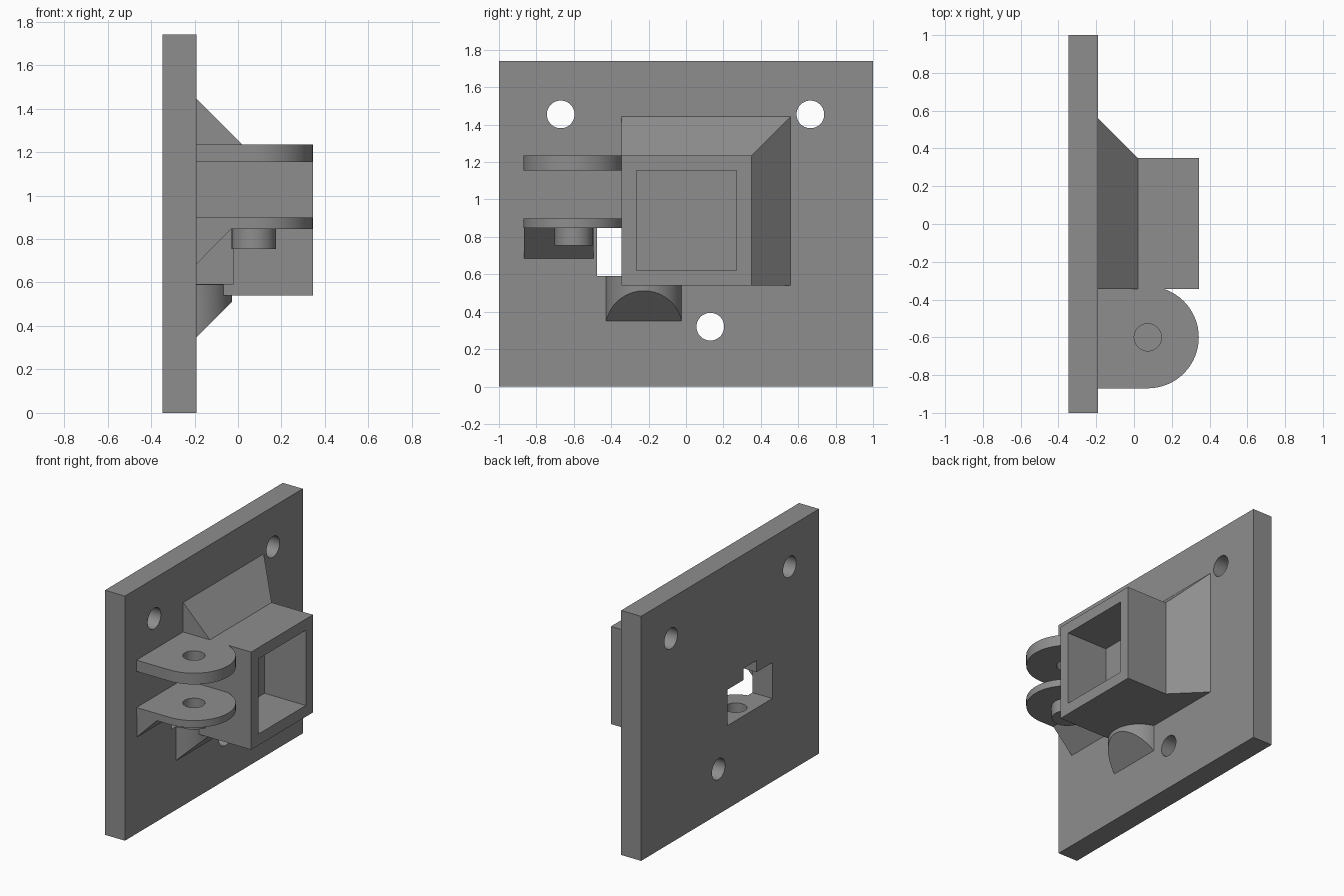
import bpy, bmesh, math
from mathutils import Vector

if "Cube" in bpy.data.objects:
    bpy.data.objects.remove(bpy.data.objects["Cube"])

grey = bpy.data.materials.new("plain grey")
grey.diffuse_color = (0.27, 0.27, 0.27, 1)
grey.use_nodes = True
grey.node_tree.nodes["Principled BSDF"].inputs["Base Color"].default_value = grey.diffuse_color


def solid(name, points):
    """Convex solid spanned by a few corner points."""
    bm = bmesh.new()
    for p in points:
        bm.verts.new(p)
    bmesh.ops.convex_hull(bm, input=bm.verts[:])
    bmesh.ops.dissolve_limit(bm, angle_limit=0.001, verts=bm.verts[:], edges=bm.edges[:])
    bmesh.ops.recalc_face_normals(bm, faces=bm.faces[:])
    mesh = bpy.data.meshes.new(name)
    bm.to_mesh(mesh)
    bm.free()
    mesh.materials.append(grey)
    ob = bpy.data.objects.new(name, mesh)
    bpy.context.collection.objects.link(ob)
    return ob


def box(name, x, y, z):
    return solid(name, [(a, b, c) for a in x for b in y for c in z])


def circle(cx, cy, r, n=64):
    return [(cx + r * math.cos(math.tau * i / n), cy + r * math.sin(math.tau * i / n))
            for i in range(n)]


def prism(name, outline, z0, z1):
    return solid(name, [(x, y, z) for x, y in outline for z in (z0, z1)])


def wedge(name, profile, y0, y1):
    return solid(name, [(x, y, z) for x, z in profile for y in (y0, y1)])


def combine(target, tool, operation):
    mod = target.modifiers.new(operation.lower(), 'BOOLEAN')
    mod.operation, mod.solver, mod.object = operation, 'EXACT', tool
    bpy.context.view_layer.objects.active = target
    bpy.ops.object.modifier_apply(modifier=mod.name)
    bpy.data.objects.remove(tool)


FRONT, BURY = -0.19, -0.25        # plate face, and depth parts sink into the plate
PIVOT, PIN = (0.073, -0.6), (-0.235, -0.225)
R_HOLE = 0.072

# back plate
bracket = box("wall_bracket", (-0.347, FRONT), (-1, 1), (0, 1.74))

# square socket with a sloped flange on its top and far side
parts = [box("socket", (BURY, 0.345), (-0.345, 0.35), (0.54, 1.235))]
d = FRONT - BURY
parts.append(solid("flange", [(0.02, y, z) for y in (-0.345, 0.35) for z in (0.54, 1.235)]
                   + [(BURY, y, z) for y in (-0.345, 0.56 + d) for z in (0.54, 1.445 + d)]))

# hinge lugs with round ends
for name, z0, z1 in (("upper_lug", 1.155, 1.235), ("lower_lug", 0.847, 0.898)):
    outline = circle(*PIVOT, 0.27)
    outline = [(x, min(y, -0.345 + 0.02)) for x, y in outline]
    outline += [(BURY, -0.87), (BURY, -0.335)]
    parts.append(prism(name, outline, z0, z1))

# blind boss and sloped brace under the lower lug
parts.append(prism("pivot_boss", circle(*PIVOT, 0.102), 0.755, 0.87))
parts.append(wedge("lug_brace", [(BURY, 0.685 - d), (-0.03, 0.847), (-0.03, 0.86), (BURY, 0.86)],
                   -0.866, -0.495))

# round pin boss with a 45 degree underside
boss = prism("pin_boss", circle(*PIN, 0.207), 0.2, 0.59)
combine(boss, box("trim_back", (-0.6, -0.27), (-1, 1), (0, 1)), 'DIFFERENCE')
combine(boss, wedge("trim_slope", [(-0.4, 0.14), (0.2, 0.74), (0.2, 0), (-0.4, 0)], -0.6, 0.2),
        'DIFFERENCE')
parts.append(boss)

for part in parts:
    combine(bracket, part, 'UNION')

# socket opening
cuts = [box("socket_pocket", (0.02, 0.5), (-0.265, 0.27), (0.62, 1.155))]
# latch slot from the back, open beside the socket
cuts.append(box("latch_slot", (-0.5, -0.02), (-0.475, 0.03), (0.592, 0.847)))
# pin hole in the slot floor and round-ended pin groove in the slot roof
cuts.append(prism("pin_hole", circle(*PIN, R_HOLE), 0.51, 0.7))
cuts.append(prism("pin_groove", circle(*PIN, R_HOLE)
                  + [(-0.5, PIN[1] - R_HOLE), (-0.5, PIN[1] + R_HOLE)], 0.7, 0.93))
# hinge pin hole, blind at the bottom
cuts.append(prism("pivot_hole", circle(*PIVOT, R_HOLE), 0.79, 1.4))
# mounting screw holes
for y, z in ((-0.67, 1.455), (0.665, 1.455), (0.13, 0.32)):
    ring = circle(y, z, 0.074)
    cuts.append(solid("screw_hole", [(x, a, b) for a, b in ring for x in (-0.5, 0)]))

for cut in cuts:
    combine(bracket, cut, 'DIFFERENCE')

# smooth round walls, sharp corners
bpy.ops.object.select_all(action='DESELECT')
bracket.select_set(True)
bpy.context.view_layer.objects.active = bracket
bpy.ops.object.shade_smooth_by_angle(angle=math.radians(30))
